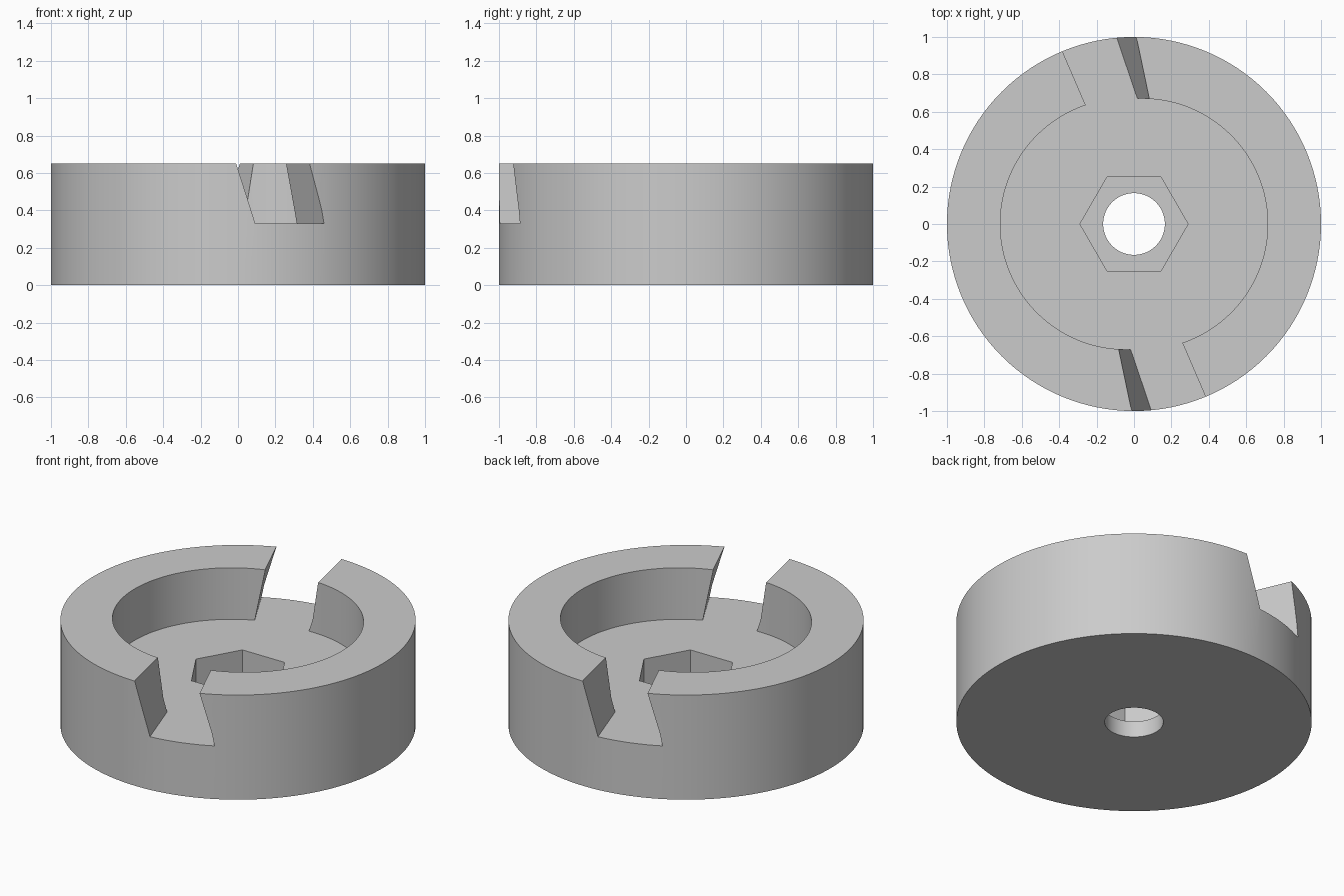
import bpy, bmesh
from math import sin, cos, pi, radians
from mathutils import Vector

cube = bpy.data.objects.get("Cube")
if cube:
    bpy.data.objects.remove(cube, do_unlink=True)

HEIGHT, FLOOR, HEX_FLOOR = 0.65, 0.33, 0.1

grey = bpy.data.materials.new("plain grey")
grey.use_nodes = True
colour = (0.6, 0.6, 0.6, 1)
grey.diffuse_color = colour
grey.node_tree.nodes["Principled BSDF"].inputs["Base Color"].default_value = colour


def arc(radius, count, start=0.0, sweep=2 * pi, dx=0.0, closed=True):
    steps = count if closed else count - 1
    return [(dx + radius * cos(start + sweep * i / steps),
             radius * sin(start + sweep * i / steps)) for i in range(count)]


def loft(name, bottom, top):
    """Solid between two matching rings of 3D points."""
    bm = bmesh.new()
    low = [bm.verts.new(p) for p in bottom]
    high = [bm.verts.new(p) for p in top]
    bm.faces.new(low[::-1])
    bm.faces.new(high)
    n = len(low)
    for i in range(n):
        j = (i + 1) % n
        bm.faces.new((low[i], low[j], high[j], high[i]))
    bmesh.ops.recalc_face_normals(bm, faces=bm.faces)
    mesh = bpy.data.meshes.new(name)
    bm.to_mesh(mesh)
    bm.free()
    mesh.materials.append(grey)
    obj = bpy.data.objects.new(name, mesh)
    bpy.context.collection.objects.link(obj)
    return obj


def prism(name, ring, z0, z1):
    return loft(name, [(x, y, z0) for x, y in ring], [(x, y, z1) for x, y in ring])


def slot_cutter(name, turn):
    """Leaning slot: each wall is a patch given by inner/outer, top/bottom corners."""
    walls = (((-0.08, -0.665), (0, -1), (-0.02, -0.665), (0.092, -0.995)),
             ((0.25, -0.635), (0.38, -0.922), (0.31, -0.605), (0.46, -0.888)))

    def corner(wall, t, v):
        it, ot, ib, ob = (Vector((*p, HEIGHT)) for p in wall)
        ib.z = ob.z = FLOOR
        p = ib.lerp(ob, t).lerp(it.lerp(ot, t), v)
        return (p.x * turn, p.y * turn, p.z)

    def ring(v):
        left, right = walls
        return [corner(left, -0.3, v), corner(left, 1.3, v),
                corner(right, 1.3, v), corner(right, -0.3, v)]

    return loft(name, ring(0), ring(1.3))


# Round body
body = prism("round_jaw_body", arc(1, 128), 0, HEIGHT)

# Recess made of two half circles set slightly apart
recess = (arc(0.67, 65, -pi / 2, pi, 0.045, False)
          + arc(0.67, 65, pi / 2, pi, -0.045, False))

cutters = [
    prism("recess_cutter", recess, FLOOR, 1),
    slot_cutter("front_slot_cutter", 1),
    slot_cutter("back_slot_cutter", -1),
    prism("hex_pocket_cutter", arc(0.289, 6), HEX_FLOOR, 0.5),
    prism("bore_cutter", arc(0.165, 64), -0.2, 0.25),
]

# Cut every opening, then drop the cutters
bpy.context.view_layer.objects.active = body
for cutter in cutters:
    cutter.hide_render = True
    mod = body.modifiers.new(cutter.name, "BOOLEAN")
    mod.operation = "DIFFERENCE"
    mod.solver = "EXACT"
    mod.object = cutter
    bpy.ops.object.modifier_apply(modifier=mod.name)
    bpy.data.objects.remove(cutter, do_unlink=True)

# Smooth round walls, sharp rims
bpy.ops.object.select_all(action="DESELECT")
body.select_set(True)
bpy.ops.object.shade_smooth_by_angle(angle=radians(25))
